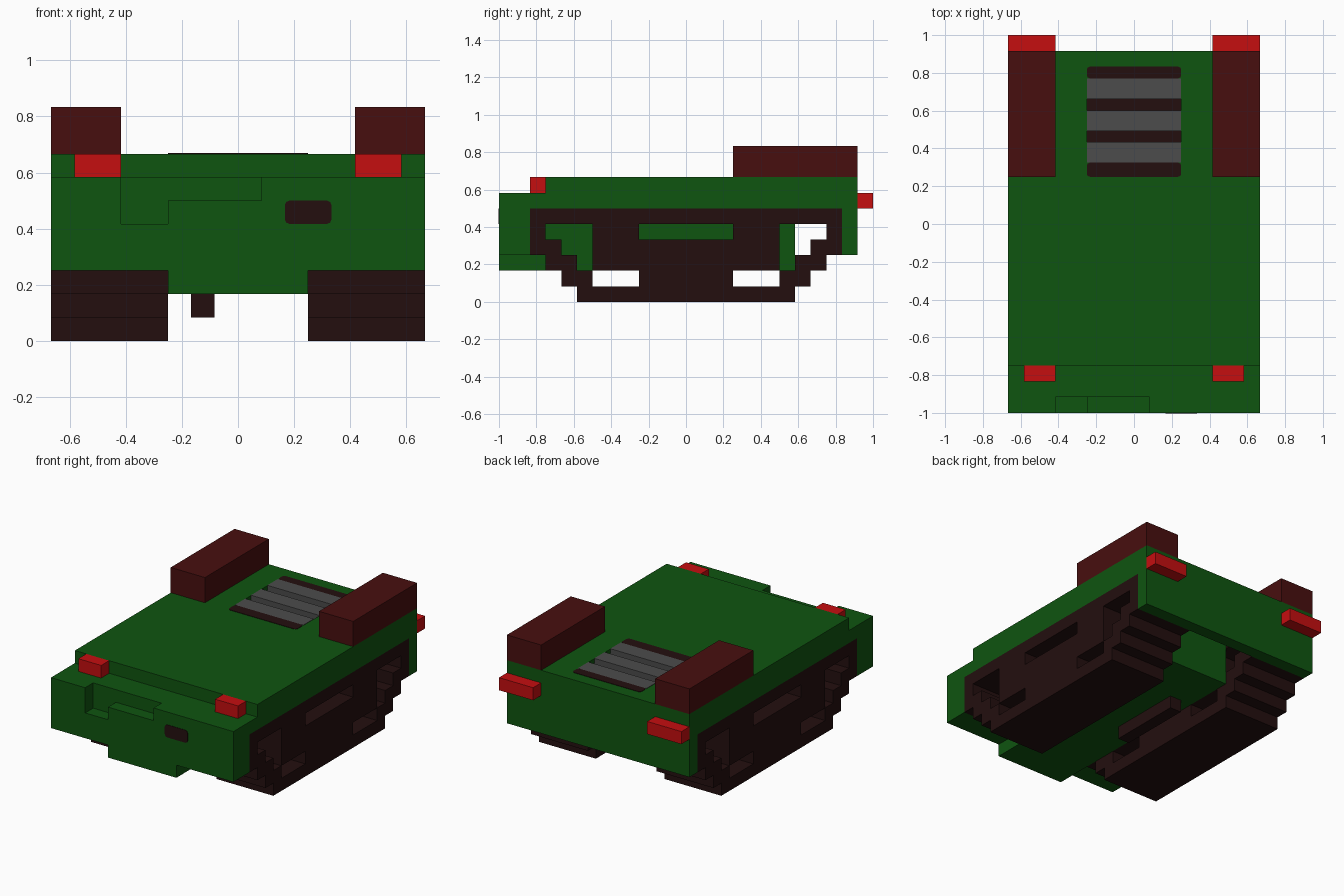
import bpy, bmesh
from mathutils import Vector

cube = bpy.data.objects.get("Cube")
if cube:
    bpy.data.objects.remove(cube, do_unlink=True)

U = 1 / 12  # one block of the grid


def material(name, rgb):
    m = bpy.data.materials.new(name)
    m.use_nodes = True
    m.diffuse_color = (*rgb, 1)
    m.node_tree.nodes["Principled BSDF"].inputs["Base Color"].default_value = (*rgb, 1)
    return m


GREEN = material("hull green", (0.0048, 0.090, 0.0052))
DARK = material("track brown", (0.017, 0.0046, 0.0046))
MAROON = material("box maroon", (0.064, 0.0046, 0.0046))
RED = material("light red", (0.56, 0.0044, 0.005))
GREY = material("slat grey", (0.072, 0.072, 0.072))


def prism(bm, profile, x0, x1):
    """Extrude a (y, z) outline from x0 to x1."""
    f = bm.faces.new([bm.verts.new((x0, y, z)) for y, z in profile])
    ext = bmesh.ops.extrude_face_region(bm, geom=[f])
    verts = [v for v in ext["geom"] if isinstance(v, bmesh.types.BMVert)]
    bmesh.ops.translate(bm, verts=verts, vec=(x1 - x0, 0, 0))


def block(bm, x0, x1, y0, y1, z0, z1):
    prism(bm, [(y0, z0), (y1, z0), (y1, z1), (y0, z1)], x0, x1)


def finish(name, bm, mat):
    bmesh.ops.scale(bm, verts=bm.verts, vec=(U, U, U))
    bmesh.ops.recalc_face_normals(bm, faces=bm.faces)
    me = bpy.data.meshes.new(name)
    bm.to_mesh(me)
    bm.free()
    me.materials.append(mat)
    ob = bpy.data.objects.new(name, me)
    bpy.context.collection.objects.link(ob)
    return ob


def box(name, mat, *bounds, round_axis=None):
    bm = bmesh.new()
    block(bm, *bounds)
    if round_axis is not None:  # soften the four corners along one axis
        edges = [e for e in bm.edges
                 if abs((e.verts[0].co - e.verts[1].co).normalized()[round_axis]) > 0.9]
        bmesh.ops.bevel(bm, geom=edges, offset=0.2, segments=2, profile=0.5, affect='EDGES')
    return finish(name, bm, mat)


def cut(ob, *bounds):
    cutter = box("cutter", GREEN, *bounds)
    cutter.hide_render = True
    mod = ob.modifiers.new("cut", 'BOOLEAN')
    mod.operation, mod.solver, mod.object = 'DIFFERENCE', 'EXACT', cutter
    bpy.context.view_layer.objects.active = ob
    bpy.ops.object.modifier_apply(modifier=mod.name)
    bpy.data.objects.remove(cutter, do_unlink=True)


# Upper hull: nose, deck and rear plate, with a nose notch and a vent well
bm = bmesh.new()
prism(bm, [(-12, 3), (-10, 3), (-10, 6), (10, 6), (10, 3), (11, 3),
           (11, 8), (-9, 8), (-9, 7), (-12, 7)], -8, 8)
hull = finish("upper_hull", bm, GREEN)
cut(hull, -5, 1, -13, -11, 5, 9)
cut(hull, -3, 3, 3.9, 9.25, 7.5, 9)

# Lower hull between the tracks and the small fitting beneath it
box("lower_hull", GREEN, -3, 3, -12, 7, 2, 6)
box("belly_fitting", DARK, -2, -1, -3, 3, 1, 2)

# Tracks: stepped ends, top and bottom runs and the wheel block
step = [(9, 6), (10, 6), (10, 3), (9, 3), (9, 2), (8, 2), (8, 1), (7, 1), (7, 0),
        (6, 0), (6, 2), (7, 2), (7, 3), (8, 3), (8, 4), (9, 4)]
wheels = [(-3, 1), (3, 1), (3, 2), (6, 2), (6, 5), (3, 5), (3, 4),
          (-3, 4), (-3, 5), (-6, 5), (-6, 2), (-3, 2)]
for side, x0, x1 in (("left", 3, 8), ("right", -8, -3)):
    bm = bmesh.new()
    for s in (1, -1):
        prism(bm, [(s * y, z) for y, z in step], x0, x1)
    block(bm, x0, x1, -9, 9, 5, 6)
    block(bm, x0, x1, -6, 6, 0, 1)
    prism(bm, wheels, x0, x1)
    finish(side + "_track", bm, DARK)

# Rear stowage boxes and lights, one per side
for side, s in (("left", 1), ("right", -1)):
    def pair(a, b):
        return sorted((s * a, s * b))
    box(side + "_rear_box", MAROON, *pair(5, 8), 3, 11, 8, 10)
    box(side + "_tail_light", RED, *pair(5, 8), 11, 12, 6, 7)
    box(side + "_head_light", RED, *pair(5, 7), -10, -9, 7, 8)

# Engine vent: dark floor, grey slats and rounded end bars
box("vent_floor", DARK, -3, 3, 3.9, 9.25, 7.45, 7.53)
for i, (y0, y1) in enumerate(((3.9, 5.2), (5.9, 7.2), (7.95, 9.25))):
    box(f"vent_slat_{i + 1}", GREY, -3, 3, y0, y1, 7.5, 8.03)
box("vent_front_bar", DARK, -3, 3, 3, 3.9, 7.95, 8.03, round_axis=2)
box("vent_rear_bar", DARK, -3, 3, 9.25, 10, 7.95, 8.03, round_axis=2)

# Dark port on the nose
box("nose_port", DARK, 2, 4, -12.03, -11.95, 5, 6, round_axis=1)
